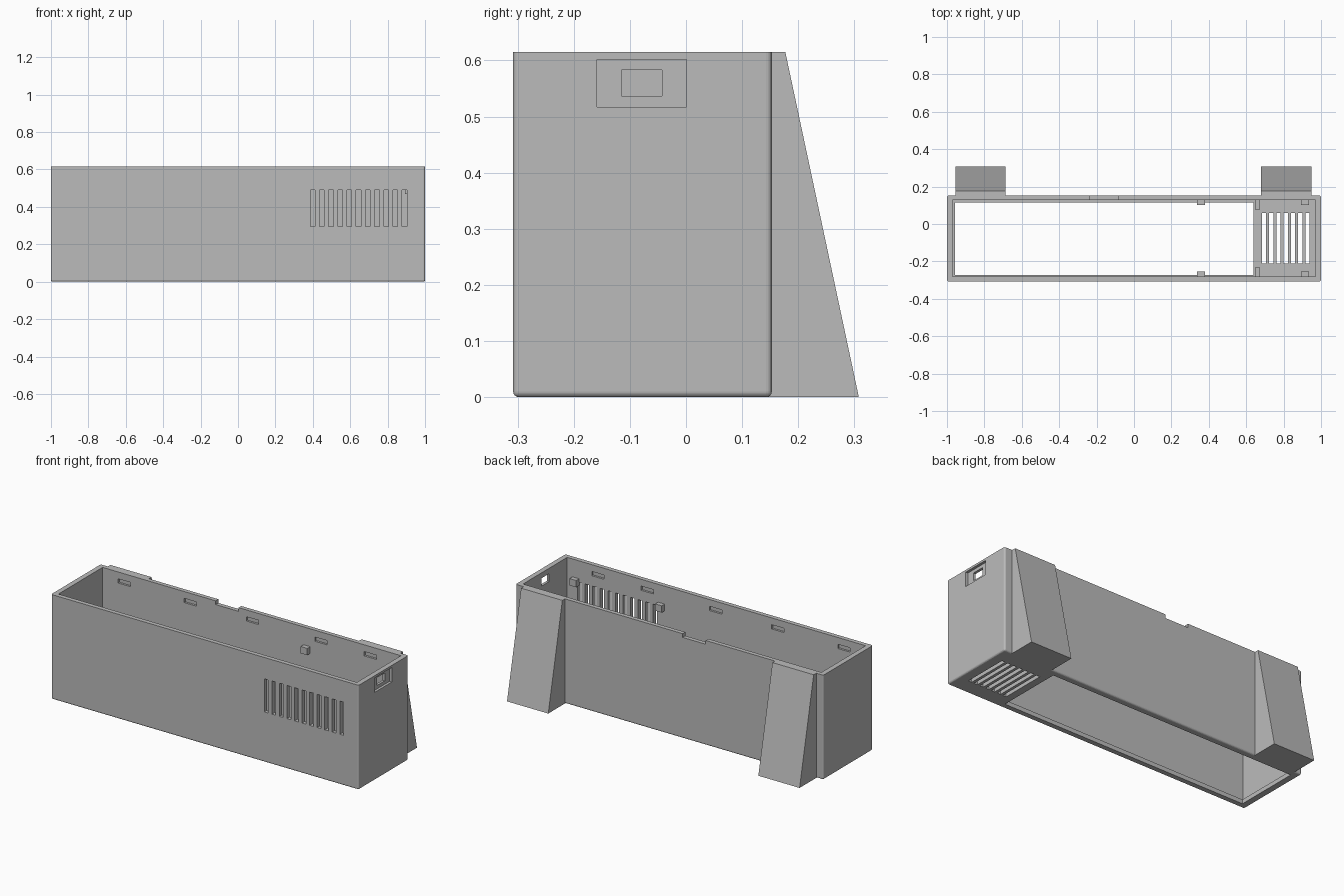
import bpy
import bmesh

cube = bpy.data.objects.get("Cube")
if cube:
    bpy.data.objects.remove(cube, do_unlink=True)

grey = bpy.data.materials.new("plain grey")
grey.use_nodes = True
COLOUR = (0.5, 0.5, 0.5, 1)
grey.diffuse_color = COLOUR
grey.node_tree.nodes["Principled BSDF"].inputs["Base Color"].default_value = COLOUR

# Main dimensions
FRONT, BACK, TOP = -0.308, 0.153, 0.615
IN_X, IN_FRONT, IN_BACK, FLOOR = 0.97, -0.282, 0.128, 0.025


def finish(name, bm):
    bmesh.ops.recalc_face_normals(bm, faces=bm.faces[:])
    mesh = bpy.data.meshes.new(name)
    bm.to_mesh(mesh)
    bm.free()
    mesh.materials.append(grey)
    obj = bpy.data.objects.new(name, mesh)
    bpy.context.collection.objects.link(obj)
    return obj


def box_mesh(x, y, z):
    bm = bmesh.new()
    bmesh.ops.create_cube(bm, size=1)
    for v in bm.verts:
        for i, (lo, hi) in enumerate((x, y, z)):
            v.co[i] = hi if v.co[i] > 0 else lo
    return bm


def box(name, x, y, z):
    return finish(name, box_mesh(x, y, z))


def around(centre, width):
    return centre - width / 2, centre + width / 2


# Case shell, rounded on every edge except the rim
bm = box_mesh((-1, 1), (FRONT, BACK), (0, TOP))
rounded = [e for e in bm.edges if min(v.co.z for v in e.verts) < TOP / 2]
bmesh.ops.bevel(bm, geom=rounded, offset=0.01, segments=4, profile=0.5, affect='EDGES')
case = finish("case", bm)


def cut(x, y, z):
    cutter = box("cutter", x, y, z)
    cutter.hide_render = True
    mod = case.modifiers.new("cut", 'BOOLEAN')
    mod.operation = 'DIFFERENCE'
    mod.solver = 'EXACT'
    mod.object = cutter
    bpy.context.view_layer.objects.active = case
    bpy.ops.object.modifier_apply(modifier=mod.name)
    bpy.data.objects.remove(cutter, do_unlink=True)


# Cavity and the opening through the floor
cut((-IN_X, IN_X), (IN_FRONT, IN_BACK), (FLOOR, 1))
cut((-0.958, 0.64), (-0.272, 0.115), (-0.1, 0.1))

# Front vent slots
for i in range(11):
    cut(around(0.399 + i * 0.0491, 0.025), (-0.4, -0.25), (0.295, 0.49))

# Floor vent slots
for i in range(7):
    cut(around(0.695 + i * 0.0388, 0.022), (-0.21, 0.06), (-0.1, 0.1))

# Latch pockets inside the front and back walls
for x in (-0.83, -0.4, 0.005, 0.45, 0.77):
    for wall in (IN_FRONT, IN_BACK):
        cut(around(x, 0.08), around(wall, 0.024), (0.55, 0.575))

# Connector recess with its through hole, and the rim notch at the back
cut((0.985, 1.1), (-0.159, 0.001), (0.517, 0.602))
cut((0.9, 1.1), (-0.115, -0.043), (0.537, 0.583))
cut((-0.235, -0.085), (0.1, 0.2), (TOP - 0.022, 0.7))

# Lid support tabs and floor ribs on both long walls
for side, wall, step in (("front", IN_FRONT, 1), ("back", IN_BACK, -1)):
    def depth(d):
        return tuple(sorted((wall - step * 0.01, wall + step * d)))
    for spot, x in (("middle", 0.358), ("end", 0.914)):
        box(f"{side}_{spot}_tab", around(x, 0.043), depth(0.027), (0.47, 0.51))
    box(f"{side}_floor_rib", (0.65, 0.672), depth(0.053), (0.01, 0.15))

# Wedge-shaped back supports
for name, x in (("left_support", 0.814), ("right_support", -0.82)):
    bm = bmesh.new()
    profile = ((0.14, 0), (0.308, 0), (0.177, TOP), (0.14, TOP))
    face = bm.faces.new([bm.verts.new((x - 0.134, y, z)) for y, z in profile])
    side = bmesh.ops.extrude_face_region(bm, geom=[face])["geom"]
    bmesh.ops.translate(bm, vec=(0.268, 0, 0),
                        verts=[g for g in side if isinstance(g, bmesh.types.BMVert)])
    finish(name, bm)
